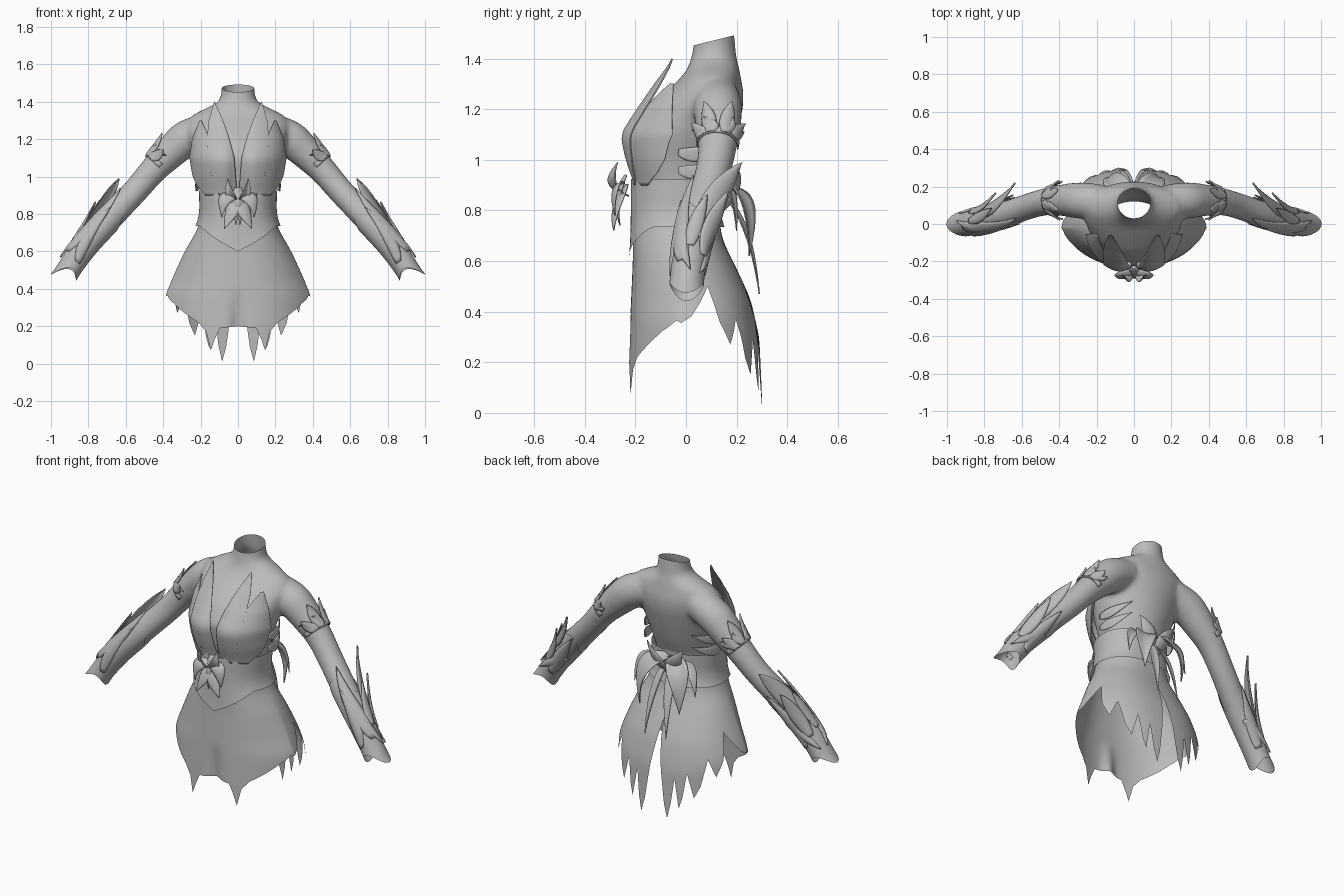
import bpy, bmesh, math
from math import sin, cos, pi, radians
from mathutils import Vector

if "Cube" in bpy.data.objects:
    bpy.data.objects.remove(bpy.data.objects["Cube"])

grey = bpy.data.materials.new("cloth_grey")
grey.use_nodes = True
COLOUR = (0.5, 0.5, 0.5, 1)
grey.diffuse_color = COLOUR
grey.node_tree.nodes["Principled BSDF"].inputs["Base Color"].default_value = COLOUR


def linear(tab, z):
    """Straight-line lookup; each row is (key, value)."""
    if z <= tab[0][0]:
        return tab[0][1]
    for (a, p), (b, q) in zip(tab, tab[1:]):
        if z <= b:
            return p + (q - p) * (z - a) / (b - a)
    return tab[-1][1]


def soft(tab, z, r=0.03):
    """Lookup with rounded corners."""
    return sum(linear(tab, z + r * k) for k in (-1, -.5, 0, .5, 1)) / 5


def finish(ob, mirror=False, thick=0):
    ob.data.materials.clear()
    ob.data.materials.append(grey)
    if thick:
        m = ob.modifiers.new("Thickness", 'SOLIDIFY')
        m.thickness, m.offset = thick, 0
    if mirror:
        ob.modifiers.new("Mirror", 'MIRROR')
    pick(ob)
    bpy.ops.object.shade_smooth_by_angle(angle=radians(40))


def pick(*obs):
    bpy.ops.object.select_all(action='DESELECT')
    for o in obs:
        o.select_set(True)
    bpy.context.view_layer.objects.active = obs[0]


def grid(name, nu, nv, fn, mirror=False, thick=0, caps=False):
    """Surface from fn(u, v), u and v running 0..1; capped ones are left for joining."""
    bm = bmesh.new()
    rows = [[bm.verts.new(fn(i / nu, j / nv)) for i in range(nu + 1)] for j in range(nv + 1)]
    for r, s in zip(rows, rows[1:]):
        for i in range(nu):
            bm.faces.new((r[i], r[i + 1], s[i + 1], s[i]))
    if caps:
        bm.faces.new(rows[0][:-1][::-1])
        bm.faces.new(rows[-1][:-1])
    bmesh.ops.remove_doubles(bm, verts=bm.verts, dist=1e-5)
    bmesh.ops.recalc_face_normals(bm, faces=bm.faces)
    me = bpy.data.meshes.new(name)
    bm.to_mesh(me)
    bm.free()
    ob = bpy.data.objects.new(name, me)
    bpy.context.collection.objects.link(ob)
    if not caps:
        finish(ob, mirror, thick)
    return ob


# Arm centre line from inside the chest to past the wrist: x, y, z, radius
ARM = [(.13, .125, 1.265, .08), (.275, .125, 1.21, .10), (.35, .128, 1.14, .09), (.45, .125, 1.04, .074),
       (.55, .10, .92, .069), (.70, .045, .765, .071), (.82, .015, .63, .067), (.915, .0, .49, .057),
       (.975, .0, .395, .056)]


def arm_pt(s, a, lift=0):
    """Point on the left arm: s along it, a = angle from outside towards the back."""
    def at(q):
        return Vector([soft([((i - 1) / 6.5, p[k]) for i, p in enumerate(ARM)], q, .05) for k in range(4)])
    c, d = at(s), at(s + .05) - at(s - .05)
    t = d.xyz.normalized()
    back = Vector((0, 1, 0))
    back = (back - t * back.dot(t)).normalized()
    return c.xyz + (c.w + lift) * (cos(a) * t.cross(back) + sin(a) * back)


# Torso and arms, fused into one skin: z, half width, front y, back y
TORSO = [(.66, .21, -.17, .13), (.80, .19, -.18, .12), (.90, .185, -.18, .13), (1.0, .205, -.195, .17),
         (1.1, .238, -.21, .20), (1.2, .262, -.15, .225), (1.27, .275, -.08, .228), (1.33, .25, -.015, .215),
         (1.365, .17, .01, .21), (1.40, .10, .02, .20), (1.45, .088, .03, .195), (1.55, .088, .035, .185)]


def torso(u, v):
    z = .66 + .89 * v
    w, f, b = [soft([(r[0], r[k]) for r in TORSO], z, .015) for k in (1, 2, 3)]
    a = 2 * pi * u
    return w * sin(a), (f + b) / 2 - (b - f) / 2 * cos(a), z


body = grid("body_suit", 48, 45, torso, caps=True)
arm = grid("arm_tube", 24, 46, lambda u, v: arm_pt(v * 1.08 - .13, 2 * pi * u), caps=True)
arm.modifiers.new("Mirror", 'MIRROR').use_mirror_merge = False
pick(arm)
bpy.ops.object.modifier_apply(modifier="Mirror")
pick(body, arm)
bpy.ops.object.join()
fuse = body.modifiers.new("Fuse", 'REMESH')
fuse.mode, fuse.voxel_size = 'VOXEL', .012
relax = body.modifiers.new("Relax", 'SMOOTH')
relax.factor, relax.iterations = .5, 12
for m in ("Fuse", "Relax"):
    bpy.ops.object.modifier_apply(modifier=m)
# Open the neck, waist and wrists
bm = bmesh.new()
bm.from_mesh(body.data)
for co, no in (((0, .11, 1.472), (0, -.25, 1)), ((0, 0, .74), (0, 0, -1)),
               ((.86, 0, .57), (.6, 0, -.8)), ((-.86, 0, .57), (-.6, 0, -.8))):
    near = [v for v in bm.verts if co[2] != .74 or abs(v.co.x) < .3]
    geo = near + list({e for v in near for e in v.link_edges}) + list({f for v in near for f in v.link_faces})
    bmesh.ops.bisect_plane(bm, geom=geo, plane_co=co, plane_no=no, clear_outer=True)
bm.to_mesh(body.data)
bm.free()
finish(body)

# Skirt surface: half width, front depth and back depth by height
WIDE = [(0, .41), (.36, .39), (.47, .345), (.6, .285), (.72, .215), (.8, .198), (.92, .20)]
FRONT = [(0, .215), (.2, .208), (.6, .19), (.92, .19)]
BACK = [(0, .325), (.3, .31), (.45, .275), (.56, .225), (.68, .165), (.8, .145), (.92, .155)]
CORNER = [(.45, .8), (.72, .5)]


def skirt_pt(deg, z, lift=0):
    c, s = cos(radians(deg)), sin(radians(deg))
    x = (soft(WIDE, z) + lift) * s
    power = linear(CORNER, z) if c > 0 else .5
    bulge = max(0, 1 - abs(s) ** 2.5) ** power
    if c > 0:
        fold = .04 * max(0, .4 - z) / .3 * math.exp(-(x / .04) ** 2)
        return Vector((x, -.02 - (soft(FRONT, z) + lift) * bulge + fold, z))
    return Vector((x, -.02 + (soft(BACK, z) + lift) * bulge, z))


HEM = [(0, .2), (14, .19), (18, .13), (21, .07), (25, .17), (32, .22), (60, .32), (78, .365), (90, .355),
       (97, .38), (112, .5), (118, .36), (125, .27), (133, .37), (139, .22), (145, .15), (151, .29),
       (155, .14), (158, .08), (162, .25), (165, .1), (168, .01), (171, .09), (175, .3), (180, .55)]


def skirt(u, v):
    deg = 360 * u - 180
    top = .76
    return skirt_pt(deg, top + (linear(HEM, abs(deg)) - top) * v)


grid("skirt", 360, 24, skirt)


# Pointed waistband
def band(u, v):
    deg = 360 * u - 180
    low = .735 - .135 * max(0, 1 - abs(deg) / 62) ** 1.2
    return skirt_pt(deg, .925 + (low - .925) * v, .008 + .008 * v ** 4)


grid("waistband", 96, 12, band)

# Bust petals: z, inner x, outer x
DEPTH = [(.9, .165), (.94, .18), (1.0, .2), (1.1, .222), (1.2, .155), (1.3, .085), (1.4, .01)]
SIDE = [(.9, .225), (1.0, .248), (1.1, .258), (1.2, .245), (1.3, .205), (1.4, .15)]
PETALS = {
    "inner_bust_petal": (.006, [(.9, .005, .10), (1.0, .012, .14), (1.1, .02, .16), (1.2, .045, .165),
                                (1.3, .08, .155), (1.4, .125, .127)]),
    "outer_bust_petal": (0, [(.9, .04, .17), (.95, .055, .215), (1.0, .07, .24), (1.1, .11, .257),
                             (1.2, .15, .243), (1.3, .195, .203)])}
for name, (lift, rows) in PETALS.items():
    def petal(u, v):
        z = .9 + (rows[-1][0] - .9) * v
        lo, hi = [linear([(r[0], r[k]) for r in rows], z) for k in (1, 2)]
        x = lo + (hi - lo) * sin(u * pi / 2)
        d = soft(DEPTH, z) * (1 - min(x / linear(SIDE, z), 1) ** 2.4) ** .6
        return x, -.04 - d - lift + .035 * math.exp(-(x / .05) ** 2), z
    grid(name, 20, 30, petal, mirror=True, thick=.006)


# Free leaf: bends from base through mid to tip, spread along side
def leaf(name, base, mid, tip, side, width, cup=.3):
    base, mid, tip, side = Vector(base), Vector(mid), Vector(tip), Vector(side).normalized()

    def fn(u, v):
        c = base * (1 - v) ** 2 + mid * 2 * v * (1 - v) + tip * v * v
        k = 2 * u - 1
        w = width * sin(pi * (.08 + .92 * v) ** .8)
        out = side.cross(tip - base).normalized()
        return c + side * k * w + out * cup * w * k * k
    grid(name, 6, 14, fn, mirror=True, thick=.005)


# Buckle leaves at the front of the waist
leaf("buckle_upper_leaf", (.01, -.23, .86), (.05, -.32, .90), (.055, -.27, .99), (1, .8, -.3), .03)
leaf("buckle_side_leaf", (.0, -.25, .90), (.10, -.31, .92), (.085, -.28, .78), (1, .4, .6), .038)
leaf("buckle_lower_leaf", (.0, -.24, .90), (.03, -.30, .83), (.075, -.285, .72), (1, .5, .4), .042)
leaf("buckle_centre_leaf", (.008, -.24, .94), (.015, -.30, .86), (.01, -.26, .74), (1, .4, 0), .025)

# Leaf bow and streamers at the back of the waist
leaf("bow_upper_leaf", (.02, .15, .80), (.05, .24, .88), (.12, .195, .98), (1, -.5, -.5), .045)
leaf("bow_big_leaf", (.01, .14, .90), (.15, .26, .90), (.13, .25, .62), (1, -.6, .3), .06)
leaf("bow_side_leaf", (.01, .14, .86), (.19, .18, .95), (.20, .20, .72), (1, -.5, .4), .035)
leaf("bow_streamer", (.02, .15, .86), (.05, .25, .75), (.07, .29, .47), (1, -.3, 0), .025)

# Curled leaves along the open back edge of the bodice
for z in (.96, 1.03):
    leaf("bodice_edge_leaf", (.222, -.03, z), (.245, .08, z - .03), (.15, .165, z + .04), (0, .1, 1), .03, .1)


# Leaf lying on the arm: (s, angle) from base to tip, tip lifted off the skin
def arm_leaf(name, s0, a0, s1, a1, half, flare, curl=0):
    def fn(u, v):
        k = 2 * u - 1
        w = half * sin(pi * (.1 + .9 * v) ** .75)
        a = a0 + (a1 - a0) * v + curl * sin(pi * v) + k * w
        return arm_pt(s0 + (s1 - s0) * v, radians(a), .004 + flare * v ** 1.8 + .006 * (1 - k * k))
    grid(name, 6, 14, fn, mirror=True, thick=.005)


for a in (-70, -28, 28, 70):
    arm_leaf("armband_leaf", .28, a * .8, .12 if abs(a) < 50 else .19, a, 20, .018)
    arm_leaf("armband_small_leaf", .28, a * .6, .2, a * 1.25, 14, .008, 12)
grid("armband_ring", 24, 3, lambda u, v: arm_pt(.255 + .03 * v, radians(200 * u - 100), .004), mirror=True, thick=.005)


# Forearm sleeve with a pointed cuff
def sleeve(u, v):
    a = 2 * pi * u
    end = .94 + .03 * cos(a) + .035 * cos(2 * a)
    start = .58 + .04 * cos(2 * a)
    return arm_pt(start + (end - start) * v, a, .004 + .006 * v ** 6)


grid("bracer_sleeve", 36, 20, sleeve, mirror=True)

# Flame-shaped bracer leaves
arm_leaf("bracer_tall_flame", .74, 25, .44, 48, 34, .085)
arm_leaf("bracer_mid_flame", .80, 55, .56, 45, 26, .07)
arm_leaf("bracer_short_flame", .78, 0, .59, 15, 22, .04)
arm_leaf("bracer_front_leaf", .84, -20, .50, -40, 34, .012, -20)
arm_leaf("bracer_low_leaf", .86, -105, .58, -65, 26, .008, 15)
arm_leaf("bracer_back_leaf", .84, 115, .54, 85, 30, .008)
arm_leaf("bracer_cuff_leaf", .68, -70, .88, 10, 24, .006)
arm_leaf("bracer_cuff_back_leaf", .68, 125, .88, 45, 24, .006)
